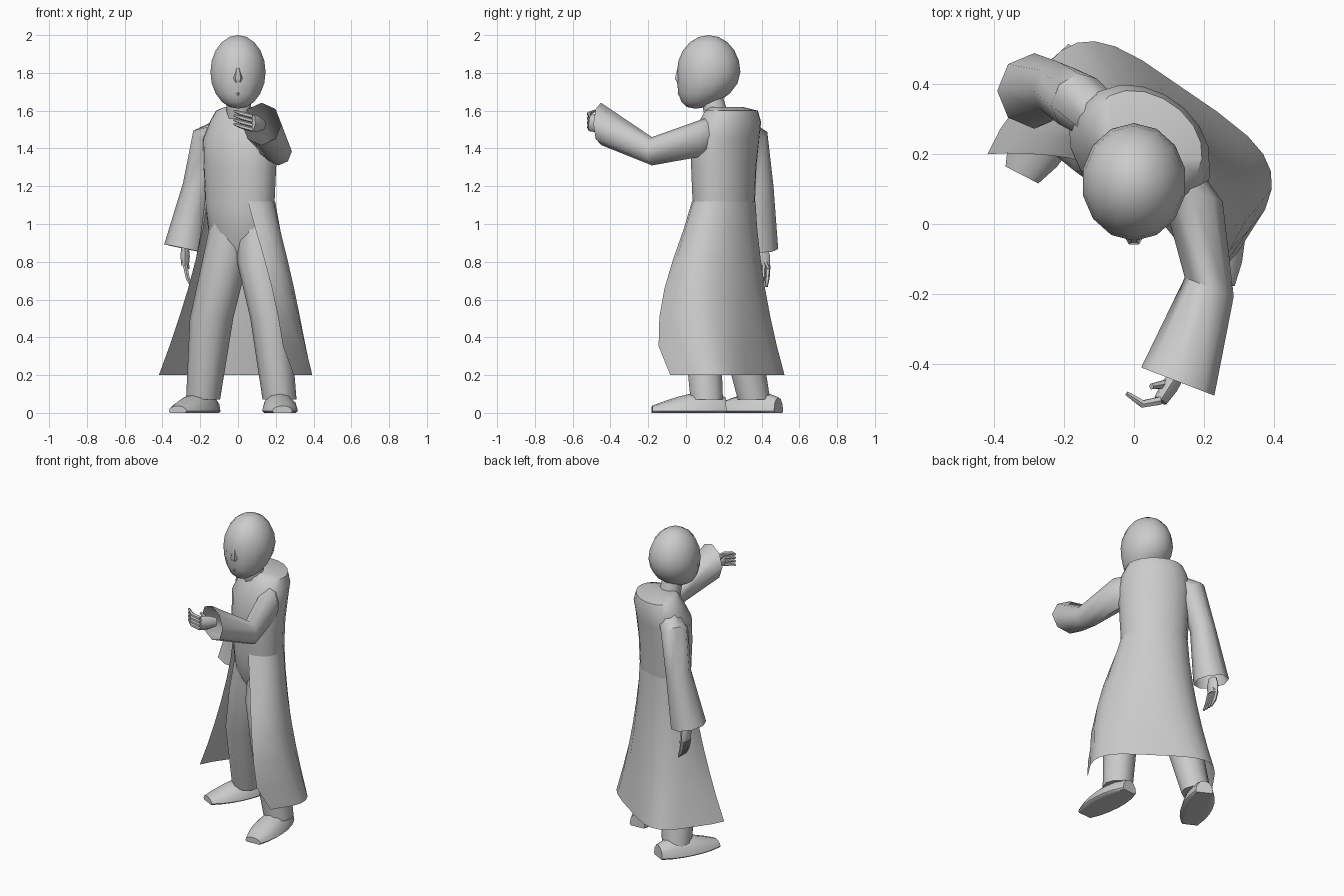
import bpy, bmesh, math
from mathutils import Vector

default_cube = bpy.data.objects.get("Cube")
if default_cube:
    bpy.data.objects.remove(default_cube, do_unlink=True)

shade = .6
plain_grey = bpy.data.materials.new("plain grey")
plain_grey.use_nodes = True
plain_grey.diffuse_color = (shade, shade, shade, 1)
shader = plain_grey.node_tree.nodes["Principled BSDF"]
shader.inputs["Base Color"].default_value = plain_grey.diffuse_color

AXIS_X, AXIS_Y, AXIS_Z = Vector((1, 0, 0)), Vector((0, 1, 0)), Vector((0, 0, 1))
# The body is turned, with its left shoulder forward
BODY_LEFT = Vector((.82, -.57, 0))
BODY_BACK = AXIS_Z.cross(BODY_LEFT)
parts = []


def finish(name, bm):
    mesh = bpy.data.meshes.new(name)
    bm.to_mesh(mesh)
    bm.free()
    mesh.materials.append(plain_grey)
    obj = bpy.data.objects.new(name, mesh)
    bpy.context.collection.objects.link(obj)
    parts.append(obj)


def bridge(bm, rings, closed):
    for low, high in zip(rings, rings[1:]):
        count = len(low)
        for i in range(count if closed else count - 1):
            j = (i + 1) % count
            bm.faces.new((low[i], low[j], high[j], high[i]))


def loft(name, stations, across=AXIS_X, axis=None, sides=10, capped=True):
    """Skin elliptical rings (centre, half width, half depth), kept above ground."""
    bm = bmesh.new()
    centres = [station[0] for station in stations]
    rings = []
    for k, (centre, width, depth) in enumerate(stations):
        before, after = centres[max(k - 1, 0)], centres[min(k + 1, len(centres) - 1)]
        along = axis or (after - before).normalized()
        side = (across - along * across.dot(along)).normalized()
        other = along.cross(side)
        ring = []
        for i in range(sides):
            turn = math.tau * i / sides
            point = centre + side * width * math.cos(turn) + other * depth * math.sin(turn)
            point.z = max(point.z, 0)
            ring.append(bm.verts.new(point))
        rings.append(ring)
    bridge(bm, rings, True)
    bm.faces.new(rings[0])
    if capped:
        bm.faces.new(rings[-1])
    bmesh.ops.recalc_face_normals(bm, faces=bm.faces)
    finish(name, bm)


def limb(name, joints, **options):
    """Round tube through joints given as x, y, z, radius."""
    loft(name, [(Vector(joint[:3]), joint[3], joint[3]) for joint in joints], **options)


# Closed upper coat, running down into the hips: height, half width, lean to the back
def coat_body():
    stations = []
    for height, width, lean in ((.76, .05, 0), (.95, .18, 0), (1.1, .2, 0), (1.3, .21, 0),
                                (1.45, .22, .01), (1.54, .2, .04), (1.6, .17, .05),
                                (1.62, .1, .02)):
        centre = Vector((.01, .2, height)) + BODY_BACK * lean
        stations.append((centre, width, width * .73))
    loft("coat_body", stations, across=BODY_LEFT, axis=AXIS_Z, sides=18)


# Flared coat skirt, open at the front, growing wider and boxier towards the hem
def coat_skirt(rows=7, columns=15):
    def mix(waist, hem, amount):
        return waist + (hem - waist) * amount

    def soften(value, power):
        return math.copysign(abs(value) ** power, value)

    bm = bmesh.new()
    rings = []
    for row in range(rows):
        drop = row / (rows - 1)
        flare = drop ** 1.4
        start, end = mix(-50, 0, drop), mix(230, 200, drop)
        power = mix(1, .5, flare)
        bulge = .07 * math.sin(math.pi * drop)
        ring = []
        for column in range(columns):
            turn = math.radians(mix(start, end, column / (columns - 1)))
            left = mix(-.106, -.09, flare) + mix(.203, .38, flare) * soften(math.cos(turn), power)
            back = mix(.17, .1, flare) + mix(.149, .3, flare) * soften(math.sin(turn), power)
            # The left front panel swings forward over the leg
            swing = bulge * max(math.cos(turn), 0)
            point = BODY_LEFT * (left + swing) + BODY_BACK * (back - swing / 2)
            point.z = mix(1.12, .2, drop)
            ring.append(bm.verts.new(point))
        rings.append(ring)
    bridge(bm, rings, False)
    bmesh.ops.reverse_faces(bm, faces=bm.faces)
    finish("coat_skirt", bm)


# Flat soled shoe that gets lower towards the rounded toe
def shoe(name, heel, toe, steps=7):
    heel, toe = Vector(heel), Vector(toe)
    stations = []
    for step in range(steps):
        t = step / (steps - 1)
        roundness = math.sin(math.pi * (.1 + .8 * t)) ** .5
        centre = heel.lerp(toe, t) + AXIS_Z * .01
        stations.append((centre, .095 * roundness, (.13 - .08 * t) * roundness))
    loft(name, stations, across=(toe - heel).cross(AXIS_Z), sides=12)


# Palm, four fingers and a thumb, bending from the reach direction into the curl
def hand(side, wrist, reach, curl, spread):
    wrist, reach, curl = Vector(wrist), Vector(reach), Vector(curl)
    knuckles = wrist + reach * .1
    middle = knuckles + (reach + curl) * .035
    tip = middle + curl * .05
    loft(side + "_palm", [(wrist, .03, .02), (wrist.lerp(knuckles, .5), .045, .025),
                          (knuckles, .045, .02)], across=spread, sides=8)
    for finger in range(4):
        offset = spread * (finger - 1.5) * .023
        loft(f"{side}_finger_{finger + 1}",
             [(knuckles + offset, .013, .013), (middle + offset, .012, .012),
              (tip + offset, .007, .007)], across=spread, sides=6)
    thumb_root = wrist + reach * .04
    thumb_tip = thumb_root + (reach + curl) * .04 + spread * .04
    loft(side + "_thumb", [(thumb_root, .016, .016), (thumb_tip, .009, .009)],
         across=spread, sides=6)


# Egg shaped head, with the lower half pushed forward into a chin
def head():
    bm = bmesh.new()
    bmesh.ops.create_uvsphere(bm, u_segments=14, v_segments=10, radius=1)
    for vert in bm.verts:
        x, y, z = vert.co
        chin = max(-z, 0) ** 2 * .07
        vert.co = (x * .15, .12 + y * .168 - chin, 1.805 + z * .195)
    finish("head", bm)


coat_body()
coat_skirt()
head()
limb("neck", [(.01, .17, 1.54, .07), (0, .13, 1.7, .06)], axis=AXIS_Z)
limb("nose", [(0, -.03, 1.75, .02), (0, -.035, 1.77, .028), (0, -.035, 1.83, .01)],
     axis=AXIS_Z, sides=6)
limb("mouth", [(-.03, -.02, 1.69, .006), (0, -.03, 1.69, .014), (.03, -.02, 1.69, .006)],
     across=AXIS_Y, axis=AXIS_X, sides=6)

# Trouser legs
limb("right_leg", [(-.03, .21, 1.04, .11), (-.07, .22, .8, .12),
                   (-.14, .27, .5, .115), (-.185, .36, .07, .09)], axis=AXIS_Z)
limb("left_leg", [(.09, .16, 1.04, .1), (.11, .12, .8, .115),
                  (.17, .08, .5, .105), (.22, .11, .07, .09)], axis=AXIS_Z)
shoe("right_shoe", heel=(-.14, .49, 0), toe=(-.32, .14, 0))
shoe("left_shoe", heel=(.21, .21, 0), toe=(.235, -.18, 0))

# Wide sleeves, open at the cuff
limb("left_sleeve", [(.08, .22, 1.48, .09), (.16, .1, 1.46, .1),
                     (.215, -.18, 1.385, .075), (.125, -.45, 1.53, .112)],
     axis=Vector((.36, .93, 0)), sides=8, capped=False)
limb("right_sleeve", [(-.06, .28, 1.5, .07), (-.16, .35, 1.46, .085),
                      (-.215, .385, 1.2, .078), (-.285, .38, .87, .108)],
     sides=8, capped=False)
hand("left", wrist=(.13, -.42, 1.525), reach=(-.55, -.85, .1), curl=(-.9, .6, .3), spread=AXIS_Z)
hand("right", wrist=(-.28, .4, .88), reach=(0, 0, -1), curl=(.4, -.1, -.9), spread=AXIS_Y)

# Smooth shading with crisp edges kept
bpy.ops.object.select_all(action="DESELECT")
for part in parts:
    part.select_set(True)
bpy.context.view_layer.objects.active = parts[0]
bpy.ops.object.shade_smooth_by_angle(angle=math.radians(50))
